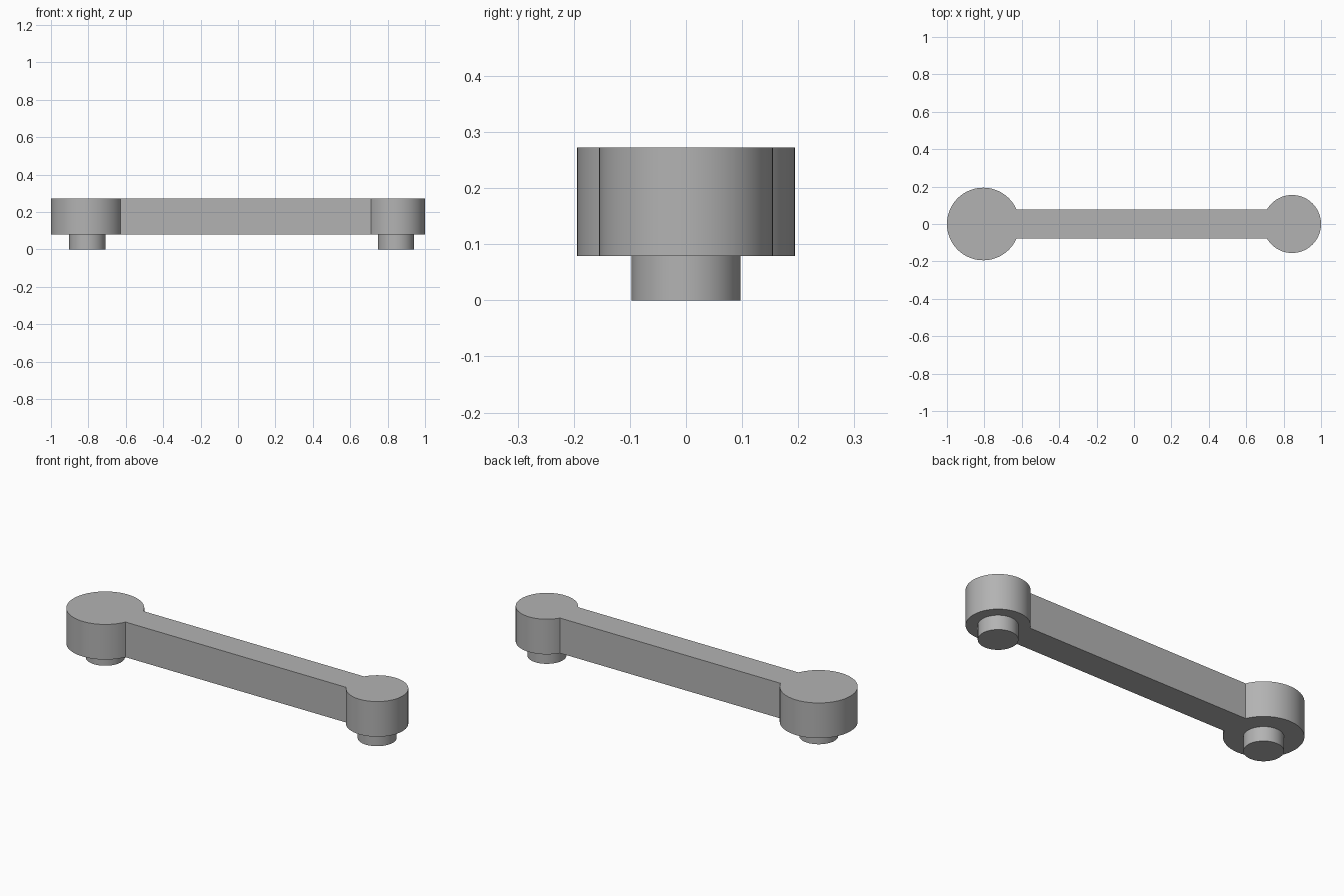
import bpy
import bmesh
from math import asin, cos, sin, pi

default = bpy.data.objects.get("Cube")
if default:
    bpy.data.objects.remove(default)

BIG_R, SMALL_R, PEG_R = 0.194, 0.155, 0.097
BIG_X, SMALL_X = -1 + BIG_R, 1 - SMALL_R
BAR_HALF = 0.078
BOTTOM, TOP = 0.079, 0.272

grey = bpy.data.materials.new("plain grey")
grey.use_nodes = True
colour = (0.45, 0.45, 0.45, 1)
grey.diffuse_color = colour
grey.node_tree.nodes["Principled BSDF"].inputs["Base Color"].default_value = colour


def arc(cx, radius, start, end, steps):
    """Points on a circle centred on the x axis."""
    angles = [start + (end - start) * i / steps for i in range(steps + 1)]
    return [(cx + radius * cos(a), radius * sin(a)) for a in angles]


def extrude_outline(name, outline, z0, z1):
    """Solid prism from a flat outline, with smooth round walls."""
    bm = bmesh.new()
    base = bm.faces.new([bm.verts.new((x, y, z0)) for x, y in outline])
    result = bmesh.ops.extrude_face_region(bm, geom=[base], use_keep_orig=True)
    verts = [v for v in result["geom"] if isinstance(v, bmesh.types.BMVert)]
    bmesh.ops.translate(bm, verts=verts, vec=(0, 0, z1 - z0))
    bmesh.ops.recalc_face_normals(bm, faces=bm.faces)
    mesh = bpy.data.meshes.new(name)
    bm.to_mesh(mesh)
    bm.free()
    mesh.materials.append(grey)
    obj = bpy.data.objects.new(name, mesh)
    bpy.context.collection.objects.link(obj)
    bpy.ops.object.select_all(action="DESELECT")
    obj.select_set(True)
    bpy.context.view_layer.objects.active = obj
    bpy.ops.object.shade_smooth_by_angle(angle=pi / 6)
    return obj


# Link arm: two round ends joined by a straight bar, as one outline
big_gap = asin(BAR_HALF / BIG_R)
small_gap = asin(BAR_HALF / SMALL_R)
outline = arc(BIG_X, BIG_R, big_gap, 2 * pi - big_gap, 72)
outline += arc(SMALL_X, SMALL_R, small_gap - pi, pi - small_gap, 72)
extrude_outline("link_arm", outline, BOTTOM, TOP)

# Pegs under both ends, sunk slightly into the arm
for name, x in (("right_peg", BIG_X), ("left_peg", SMALL_X)):
    circle = arc(x, PEG_R, 0, 2 * pi, 64)[:-1]
    extrude_outline(name, circle, 0, BOTTOM + 0.02)
